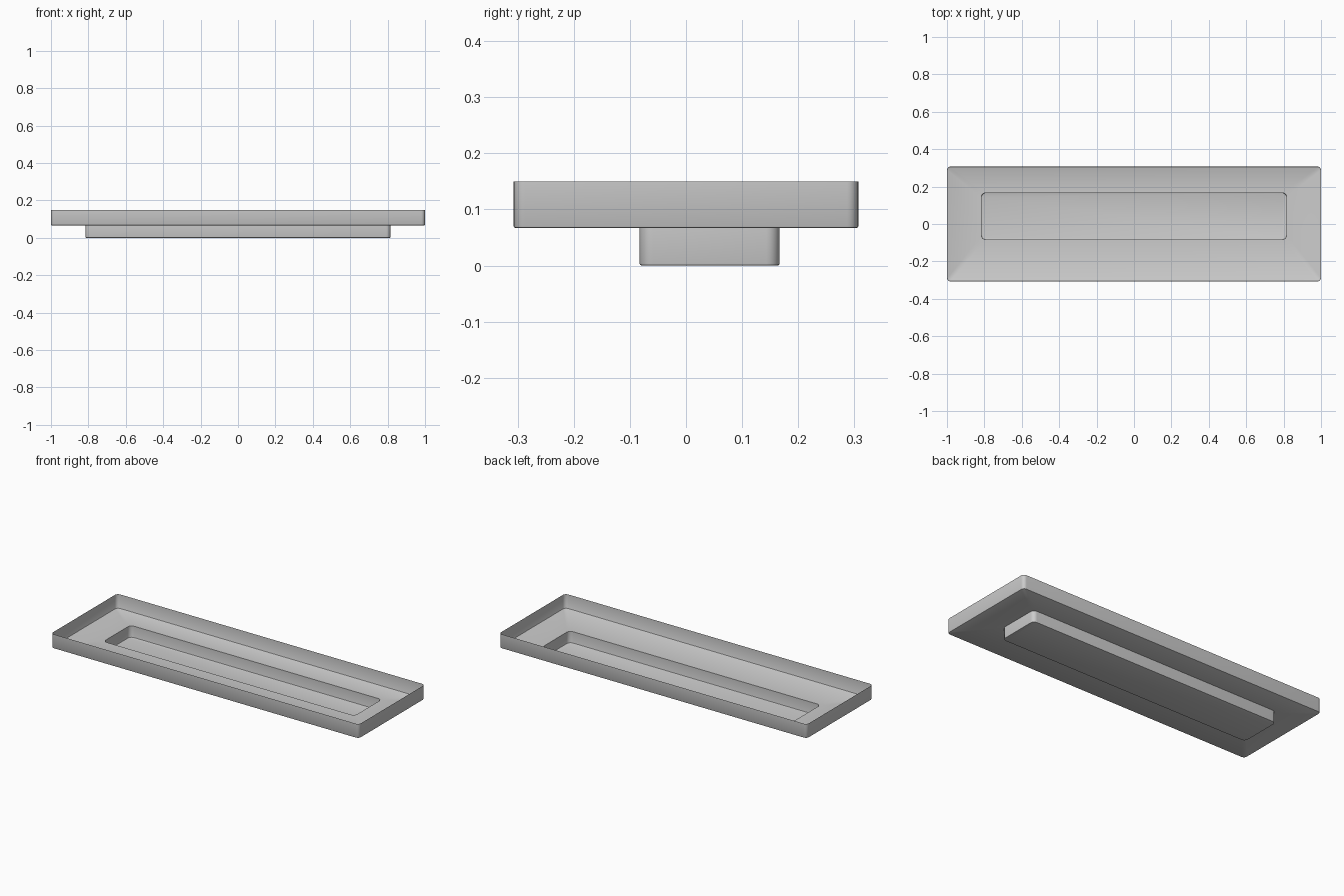
import bpy, bmesh, math

if "Cube" in bpy.data.objects:
    bpy.data.objects.remove(bpy.data.objects["Cube"])

SEG = 6  # segments per rounded corner


def ring(bm, x0, x1, y0, y1, z, r):
    """Loop of vertices around a rounded rectangle."""
    corners = [(x1 - r, y1 - r), (x0 + r, y1 - r), (x0 + r, y0 + r), (x1 - r, y0 + r)]
    verts = []
    for q, (cx, cy) in enumerate(corners):
        for i in range(SEG + 1):
            a = math.pi / 2 * (q + i / SEG)
            verts.append(bm.verts.new((cx + r * math.cos(a), cy + r * math.sin(a), z)))
    return verts


bm = bmesh.new()


def rect_ring(rect, inset, z, r):
    x0, x1, y0, y1 = rect
    return ring(bm, x0 + inset, x1 - inset, y0 + inset, y1 - inset, z, r - inset)


outer = (-1.0, 1.0, -0.307, 0.307)
recess = (-0.816, 0.816, -0.083, 0.167)

# Thin sheet: rim wall, softened lower edge, shelf, recess wall, recess floor
rings = [
    rect_ring(outer, 0, 0.15, 0.02),
    rect_ring(outer, 0, 0.070, 0.02),
    rect_ring(outer, 0.001, 0.068, 0.02),
    rect_ring(outer, 0.003, 0.067, 0.02),
    rect_ring(recess, 0, 0.067, 0.024),
    rect_ring(recess, 0, 0.004, 0.024),
    rect_ring(recess, 0.001, 0.001, 0.024),
    rect_ring(recess, 0.004, 0.0, 0.024),
]
for a, b in zip(rings, rings[1:]):
    n = len(a)
    for i in range(n):
        j = (i + 1) % n
        bm.faces.new((a[i], a[j], b[j], b[i]))
bm.faces.new(rings[-1])
bmesh.ops.recalc_face_normals(bm, faces=bm.faces)

mesh = bpy.data.meshes.new("recessed_tray")
bm.to_mesh(mesh)
bm.free()
tray = bpy.data.objects.new("recessed_tray", mesh)
bpy.context.collection.objects.link(tray)

bpy.context.view_layer.objects.active = tray
tray.select_set(True)
bpy.ops.object.shade_smooth_by_angle(angle=math.radians(35))
